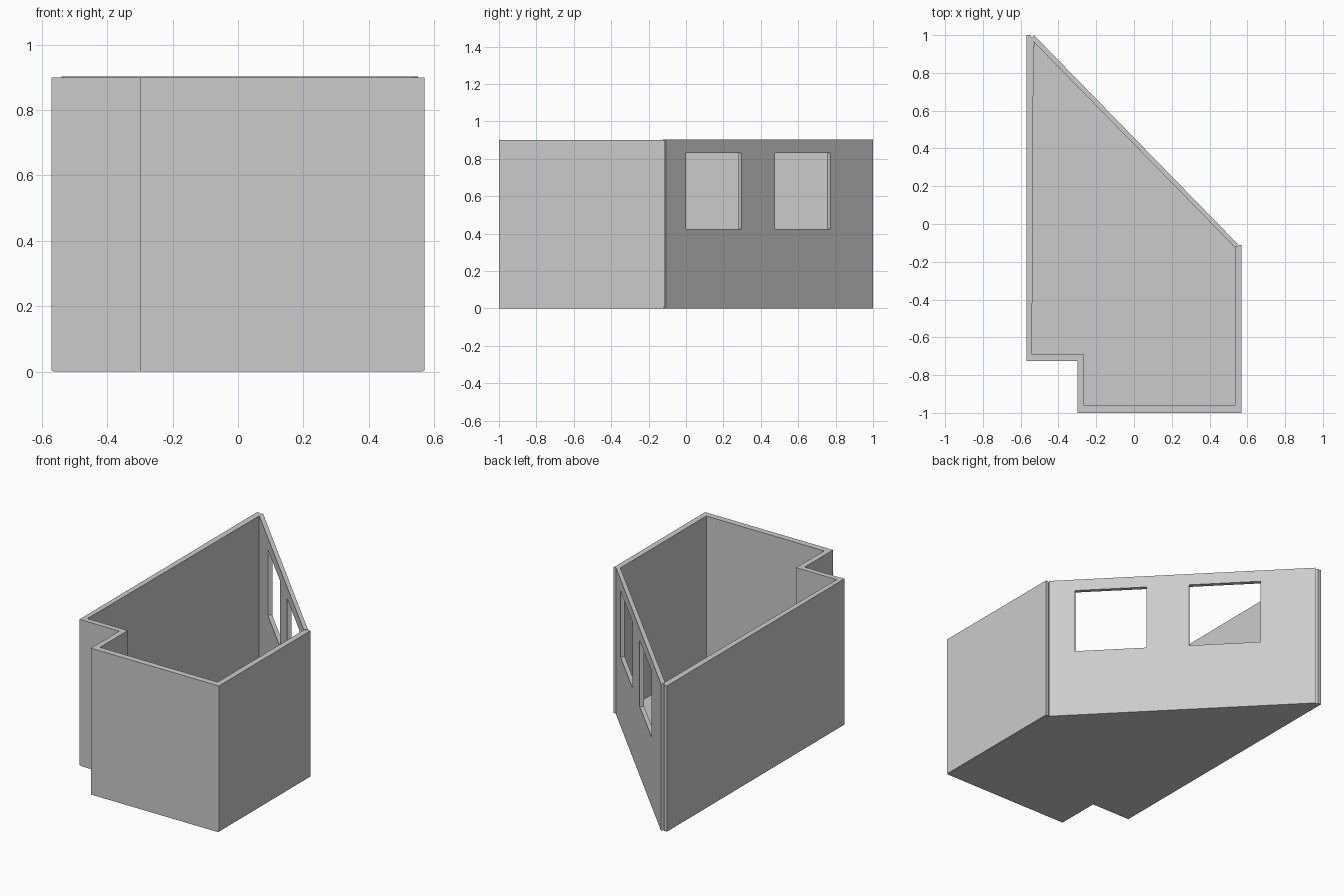
import bpy, bmesh, math

if "Cube" in bpy.data.objects:
    bpy.data.objects.remove(bpy.data.objects["Cube"])


def prism(name, outline, z0, z1):
    """Extrude a flat outline between two heights."""
    bm = bmesh.new()
    face = bm.faces.new([bm.verts.new((x, y, z0)) for x, y in outline])
    top = bmesh.ops.extrude_face_region(bm, geom=[face], use_keep_orig=True)
    verts = [g for g in top["geom"] if isinstance(g, bmesh.types.BMVert)]
    bmesh.ops.translate(bm, verts=verts, vec=(0, 0, z1 - z0))
    bmesh.ops.recalc_face_normals(bm, faces=bm.faces[:])
    mesh = bpy.data.meshes.new(name)
    bm.to_mesh(mesh)
    bm.free()
    obj = bpy.data.objects.new(name, mesh)
    bpy.context.collection.objects.link(obj)
    return obj


# Thin floor slab
prism("floor", [(-0.53, 0.975), (0.545, -0.12), (0.565, -0.12), (0.565, -1),
                (-0.30, -1), (-0.30, -0.725), (-0.565, -0.725)], 0, 0.005)

# Straight walls with the stepped front corner
prism("straight_walls", [
    (-0.57, 1), (-0.57, -0.725), (-0.30, -0.725), (-0.30, -1), (0.57, -1),
    (0.57, -0.112), (0.555, -0.112), (0.535, -0.125), (0.535, -0.962),
    (-0.265, -0.962), (-0.265, -0.692), (-0.54, -0.692), (-0.532, 0.965),
    (-0.54, 0.985), (-0.55, 1)], 0.004, 0.9)

# Diagonal wall
A, B = (-0.53, 1.0), (0.55, -0.107)
wall = prism("diagonal_window_wall",
             [A, (-0.54, 0.985), (-0.532, 0.965), (0.535, -0.125), B], 0, 0.902)

# Two window openings cut square through the diagonal wall
dx, dy = B[0] - A[0], B[1] - A[1]
angle = math.atan2(dy, dx)
for i, (y0, y1) in enumerate([(0.0, 0.297), (0.475, 0.772)]):
    t = ((y0 + y1) / 2 - A[1]) / dy
    width = (y1 - y0) / abs(math.sin(angle))
    h = width / 2
    cutter = prism(f"window_cutter_{i}",
                   [(-h, -0.1), (h, -0.1), (h, 0.1), (-h, 0.1)], 0.425, 0.83)
    cutter.location = (A[0] + t * dx, A[1] + t * dy, 0)
    cutter.rotation_euler = (0, 0, angle)
    cutter.hide_render = True
    mod = wall.modifiers.new("window", "BOOLEAN")
    mod.operation = "DIFFERENCE"
    mod.object = cutter
    mod.solver = "EXACT"
    bpy.context.view_layer.objects.active = wall
    bpy.context.view_layer.update()
    bpy.ops.object.modifier_apply(modifier=mod.name)
    bpy.data.objects.remove(cutter)
